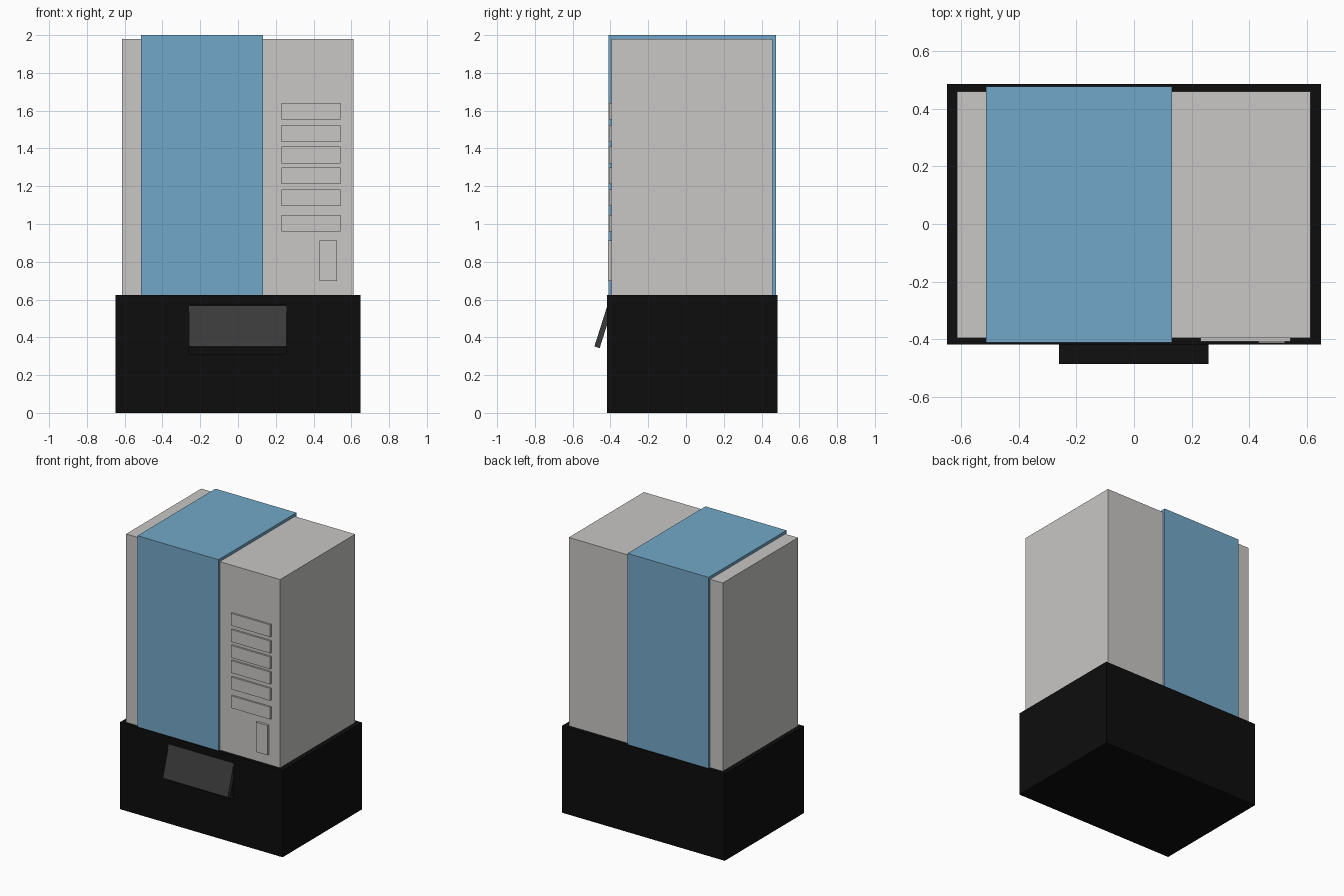
import bpy, bmesh

if "Cube" in bpy.data.objects:
    bpy.data.objects.remove(bpy.data.objects["Cube"])


def material(name, rgb):
    m = bpy.data.materials.new(name)
    m.diffuse_color = (*rgb, 1.0)
    m.use_nodes = True
    m.node_tree.nodes["Principled BSDF"].inputs["Base Color"].default_value = m.diffuse_color
    return m


GREY = material("warm_grey", (0.58, 0.57, 0.56))
BLUE = material("sky_blue", (0.17, 0.39, 0.58))
BLACK = material("black", (0.004, 0.004, 0.004))
CHARCOAL = material("charcoal", (0.042, 0.042, 0.042))


def prism(name, profile, x0, x1, mat):
    """Extrude a (y, z) profile from x0 to x1."""
    bm = bmesh.new()
    face = bm.faces.new([bm.verts.new((x0, y, z)) for y, z in profile])
    ext = bmesh.ops.extrude_face_region(bm, geom=[face])
    moved = [v for v in ext["geom"] if isinstance(v, bmesh.types.BMVert)]
    bmesh.ops.translate(bm, verts=moved, vec=(x1 - x0, 0, 0))
    bmesh.ops.recalc_face_normals(bm, faces=bm.faces)
    me = bpy.data.meshes.new(name)
    bm.to_mesh(me)
    bm.free()
    ob = bpy.data.objects.new(name, me)
    me.materials.append(mat)
    bpy.context.collection.objects.link(ob)
    return ob


def box(name, x, y, z, mat):
    return prism(name, [(y[0], z[0]), (y[1], z[0]), (y[1], z[1]), (y[0], z[1])], x[0], x[1], mat)


BASE_TOP = 0.625
FRONT = -0.395

# Black base with a recess behind the flap
base = box("base", (-0.648, 0.648), (-0.418, 0.485), (0, BASE_TOP), BLACK)
cutter = box("recess_cutter", (-0.26, 0.258), (-0.5, -0.36), (0.31, 0.57), BLACK)
cutter.hide_render = True
cutter.hide_set(True)
cut = base.modifiers.new("recess", 'BOOLEAN')
cut.operation = 'DIFFERENCE'
cut.solver = 'EXACT'
cut.object = cutter

# Grey cabinet and the blue band wrapping it
box("cabinet", (-0.614, 0.612), (FRONT, 0.459), (BASE_TOP, 1.98), GREY)
box("blue_band", (-0.513, 0.132), (-0.41, 0.476), (BASE_TOP, 2.0), BLUE)

# Tilted flap, hinged at its top edge
prism("flap", [(-0.416, 0.569), (-0.485, 0.352), (-0.457, 0.343), (-0.388, 0.560)],
      -0.26, 0.258, CHARCOAL)

# Column of selection buttons and the coin plate
for i, z in enumerate((1.596, 1.479, 1.365, 1.256, 1.138, 1.003)):
    box(f"button_{i + 1}", (0.231, 0.542), (-0.408, FRONT), (z - 0.044, z + 0.044), GREY)
box("coin_plate", (0.432, 0.524), (-0.412, FRONT), (0.698, 0.912), GREY)
